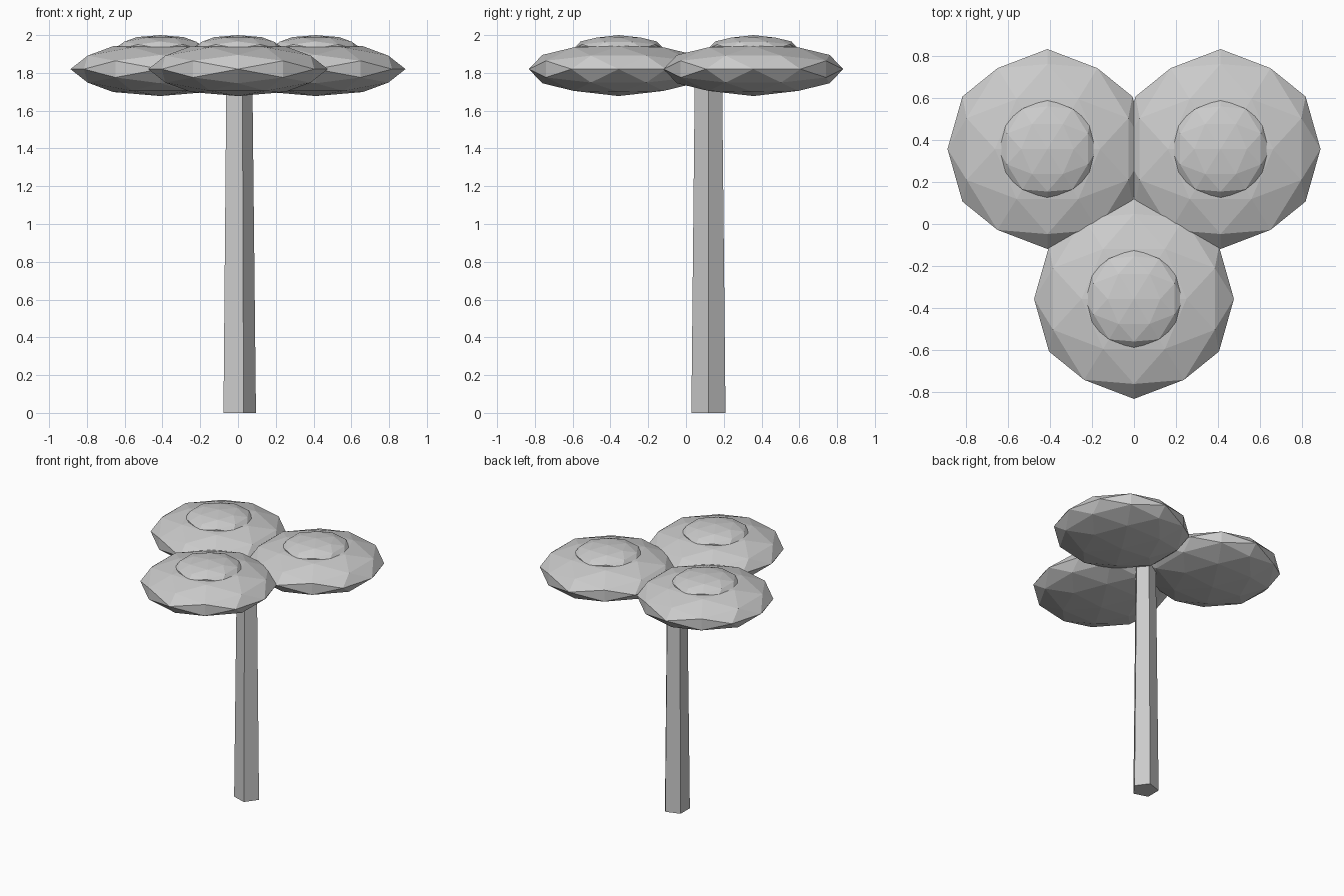
import bpy, bmesh, math
from mathutils import Matrix

cube = bpy.data.objects.get("Cube")
if cube:
    bpy.data.objects.remove(cube, do_unlink=True)

U = 0.4753           # radius of one large canopy pad
FLAT = 0.3           # height of a pad relative to its radius
TRUNK_Y = U / 4      # trunk axis, the point where the three pads meet

# One plain grey
grey = bpy.data.materials.new("plain_grey")
grey.use_nodes = True
color = (0.6, 0.6, 0.6, 1)
grey.diffuse_color = color
grey.node_tree.nodes["Principled BSDF"].inputs["Base Color"].default_value = color


def add_object(name, bm, location):
    mesh = bpy.data.meshes.new(name)
    bm.to_mesh(mesh)
    bm.free()
    mesh.materials.append(grey)
    obj = bpy.data.objects.new(name, mesh)
    obj.location = location
    bpy.context.collection.objects.link(obj)
    return obj


def add_pad(name, radius, location):
    """Flattened icosphere, turned so an edge of the icosahedron is on top."""
    bm = bmesh.new()
    tilt = math.atan(2) / 2
    bmesh.ops.create_icosphere(bm, subdivisions=2, radius=radius)
    bm.transform(Matrix.Diagonal((1, 1, FLAT, 1)) @ Matrix.Rotation(-tilt, 4, 'Y'))
    return add_object(name, bm, location)


# Tapered five-sided trunk with a corner towards +x
height = 1.78
bm = bmesh.new()
bmesh.ops.create_cone(bm, cap_ends=True, segments=5, radius1=0.2 * U,
                      radius2=0.16 * U, depth=height)
bm.transform(Matrix.Translation((0, 0, height / 2)) @ Matrix.Rotation(-math.pi / 2, 4, 'Z'))
add_object("trunk", bm, (0, TRUNK_Y, 0))

# Three canopy pads around the trunk, each with a small cap on top
top = 2.0
cap_z = top - FLAT * U / 2
for side, angle in (("front", -90), ("left", 30), ("right", 150)):
    a = math.radians(angle)
    x, y = U * math.cos(a), TRUNK_Y + U * math.sin(a)
    add_pad(side + "_canopy", U, (x, y, 1.82))
    add_pad(side + "_canopy_cap", U / 2, (x, y, cap_z))
